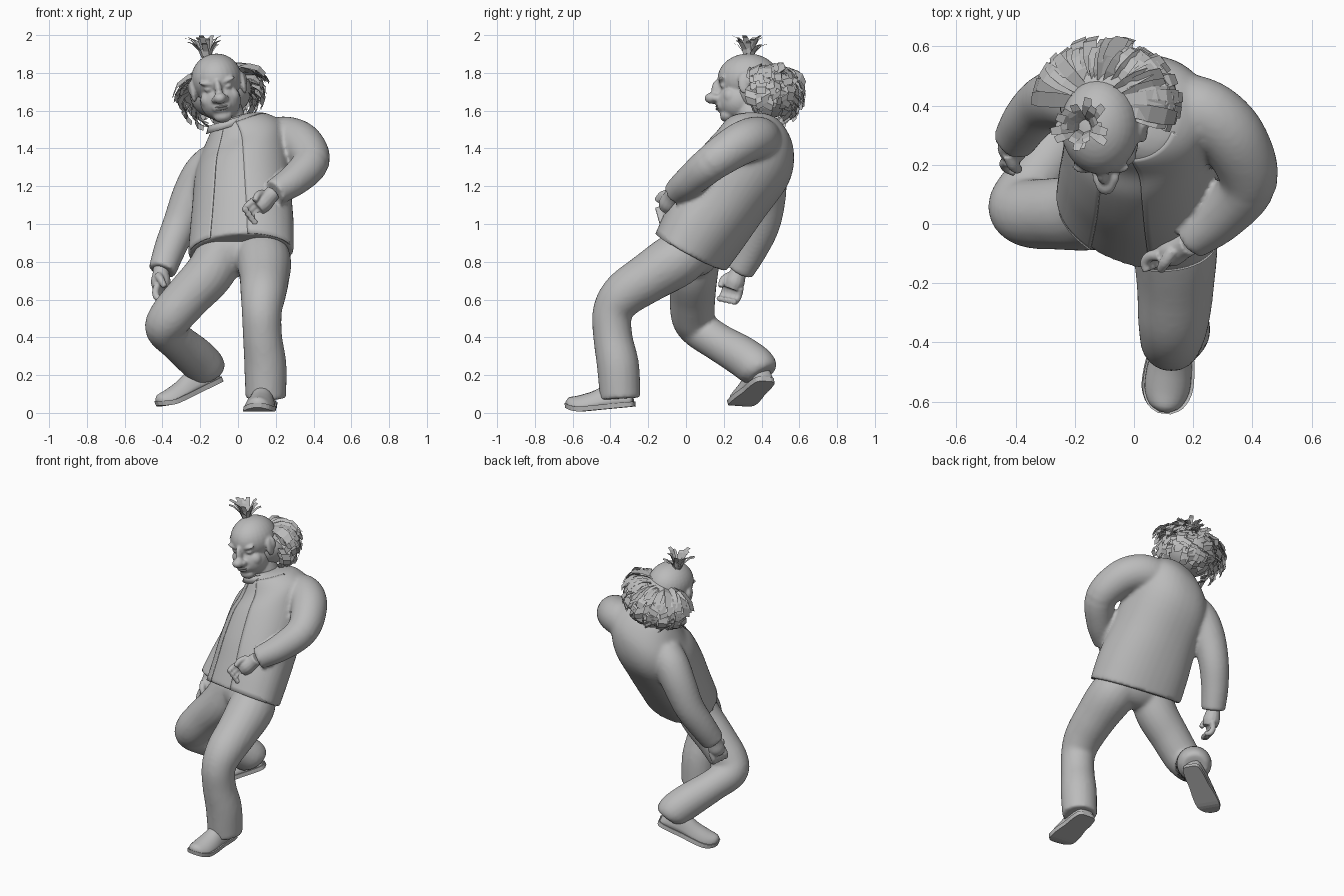
import bpy, bmesh, math, random
from mathutils import Vector, Matrix

random.seed(4)
if "Cube" in bpy.data.objects:
    bpy.data.objects.remove(bpy.data.objects["Cube"])

grey = bpy.data.materials.new("plain_grey")
grey.use_nodes = True
grey.diffuse_color = (0.5, 0.5, 0.5, 1)
grey.node_tree.nodes["Principled BSDF"].inputs["Base Color"].default_value = (0.5, 0.5, 0.5, 1)


def finish(name, bm, smooth=True, voxel=0, relax=0):
    """Turn a bmesh into an object; optionally fuse its parts into one skin."""
    bmesh.ops.recalc_face_normals(bm, faces=bm.faces)
    mesh = bpy.data.meshes.new(name)
    bm.to_mesh(mesh)
    bm.free()
    mesh.materials.append(grey)
    for p in mesh.polygons:
        p.use_smooth = smooth
    ob = bpy.data.objects.new(name, mesh)
    bpy.context.collection.objects.link(ob)
    if voxel:
        m = ob.modifiers.new("fuse", "REMESH")
        m.mode, m.voxel_size, m.use_smooth_shade = "VOXEL", voxel, True
        m = ob.modifiers.new("relax", "SMOOTH")
        m.factor, m.iterations = 0.5, relax
    return ob


def spline(rows, steps=5):
    """Smooth rows of numbers through Catmull-Rom interpolation."""
    p = [Vector(r) for r in rows]
    p = [2 * p[0] - p[1]] + p + [2 * p[-1] - p[-2]]
    out = []
    for a, b, c, d in zip(p, p[1:], p[2:], p[3:]):
        for i in range(steps):
            t = i / steps
            out.append(0.5 * (2 * b + (c - a) * t + (2 * a - 5 * b + 4 * c - d) * t ** 2
                              + (3 * b - a - 3 * c + d) * t ** 3))
    return out + [p[-2]]


def skin(bm, rings, closed=True):
    """Bridge rings of points, capping both ends when closed."""
    vs = [[bm.verts.new(p) for p in r] for r in rings]
    n = len(vs[0])
    for a, b in zip(vs, vs[1:]):
        for i in range(n if closed else n - 1):
            j = (i + 1) % n
            bm.faces.new((a[i], a[j], b[j], b[i]))
    if closed:
        bm.faces.new(vs[0])
        bm.faces.new(vs[-1])


def tube(bm, rows, n=20):
    """Limb through rows of x, y, z, radius."""
    pts = spline(rows)
    rings = []
    for i, p in enumerate(pts):
        t = pts[min(i + 1, len(pts) - 1)].xyz - pts[max(i - 1, 0)].xyz
        u = t.cross(Vector((0.3, 0.9, 0.25))).normalized()
        v = t.cross(u).normalized()
        rings.append([p.xyz + p.w * (u * math.cos(k * math.tau / n) + v * math.sin(k * math.tau / n))
                      for k in range(n)])
    skin(bm, rings)


def ball(bm, c, r, turn=0):
    """Ellipsoid rolled about the front axis."""
    m = Matrix.Translation(c) @ Matrix.Rotation(turn, 4, "Y") @ Matrix.Diagonal((*r, 1))
    bmesh.ops.create_uvsphere(bm, u_segments=28, v_segments=18, radius=1, matrix=m)


# Torso sections: centre, half width vector, half depth vector to the front
TORSO = spline([(.015, .025, .85, .28, -.055, .01, 0, -.175, .1),
                (.02, .105, .985, .275, -.045, .02, 0, -.195, .1),
                (.02, .2, 1.14, .262, -.02, .035, 0, -.213, .1),
                (.02, .315, 1.31, .25, 0, .065, 0, -.232, .08),
                (.02, .365, 1.43, .225, 0, .09, 0, -.205, .04),
                (0, .36, 1.525, .155, 0, .06, 0, -.15, .01),
                (-.03, .35, 1.565, .09, 0, .025, 0, -.09, 0)])


def section(row, angles, swell):
    """Oval with a squarer back."""
    c, u, v = (Vector(row[i:i + 3]) for i in (0, 3, 6))
    out = []
    for a, s in zip(angles, swell):
        x, y = math.cos(a), math.sin(a)
        if y < 0:
            x, y = math.copysign(abs(x) ** .87, x), -abs(y) ** .87
        out.append(c + s * (u * x + v * y))
    return out


# Jacket body fused with both sleeves
bm = bmesh.new()
skin(bm, [section(r, [k * math.tau / 40 for k in range(40)], [1] * 40) for r in TORSO])
tube(bm, [(.13, .41, 1.44, .11), (.25, .37, 1.455, .115), (.34, .28, 1.42, .113),
          (.385, .145, 1.33, .1), (.3, .03, 1.235, .086), (.19, -.055, 1.165, .07)])
tube(bm, [(-.12, .4, 1.34, .1), (-.185, .42, 1.26, .11), (-.245, .425, 1.15, .105),
          (-.305, .405, 1.0, .094), (-.36, .35, .87, .085), (-.402, .285, .75, .074)])
finish("jacket", bm, True, 0.012, 7)

# Jacket front panels, opening over the shirt
for name, back, edge0, edge1 in (("left_jacket_panel", 20, 83, 93),
                                 ("right_jacket_panel", 165, 125, 120)):
    bm = bmesh.new()
    rings = []
    rows = TORSO[:-4]
    for i, r in enumerate(rows):
        e = edge0 + (edge1 - edge0) * i / len(rows)
        k = [j / 14 for j in range(15)]
        rings.append(section(r, [math.radians(back + (e - back) * t) for t in k],
                             [.99 + .03 * t for t in k]))
    skin(bm, rings, closed=False)
    m = finish(name, bm).modifiers.new("cloth", "SOLIDIFY")
    m.thickness = 0.006

# Trousers: pelvis and two bent legs
bm = bmesh.new()
ball(bm, (.01, .05, .86), (.22, .13, .14))
tube(bm, [(.1, .06, .88, .125), (.135, -.05, .81, .145), (.14, -.2, .715, .132), (.133, -.33, .625, .12),
          (.126, -.389, .53, .106), (.13, -.387, .4, .104), (.145, -.36, .25, .112),
          (.147, -.348, .075, .108)])
tube(bm, [(-.07, .06, .88, .13), (-.15, .04, .74, .13), (-.26, .035, .62, .122),
          (-.355, .037, .51, .116), (-.387, .07, .445, .104), (-.32, .17, .375, .1),
          (-.23, .3, .298, .108), (-.17, .38, .237, .106), (-.15, .405, .2, .08)])
finish("trousers", bm, True, 0.012, 6)


def shoe(name, heel, toe, up, wide):
    """Shoe lofted from heel to upturned toe over a wider sole."""
    heel, toe = Vector(heel), Vector(toe)
    d = toe - heel
    side = d.cross(Vector(up)).normalized()
    up = side.cross(d).normalized()
    shape = [(0, .03, .05), (.04, .055, .1), (.2, .066, .13), (.4, .068, .125),
             (.6, .078, .1), (.8, .078, .085), (.94, .055, .065), (1, .02, .035)]
    for part, grow, tall in (("upper", 1, 0), ("sole", 1.1, .026)):
        bm = bmesh.new()
        rings = []
        for t, w, h in spline(shape, 3):
            ring = []
            for k in range(20):
                c, s = math.cos(k * math.tau / 20), math.sin(k * math.tau / 20)
                z = (tall if s > 0 else 0) if tall else .012 + (h - .012) * max(s, 0)
                z += .45 * max(0, t - .75) ** 2
                ring.append(heel + d * ((t - .5) * (1.03 if tall else 1) + .5)
                            + side * w * wide * grow * c + up * z)
            rings.append(ring)
        skin(bm, rings)
        finish(name + "_" + part, bm, not tall)


shoe("left_shoe", (.145, -.275, .034), (.103, -.63, 0), (0, 0, 1), 1)
shoe("right_shoe", (-.095, .425, .165), (-.41, .265, .015), (-.15, 0, 1), .9)


def hand(name, wrist, tip, side, curl):
    """Palm, four fingers and a thumb fused together."""
    w, t = Vector(wrist), Vector(tip)
    d = t - w
    s = Vector(side).normalized()
    n = d.cross(s).normalized() * curl
    bm = bmesh.new()
    row = lambda p, r: (*p, r)
    tube(bm, [row(w - d * .2, .042), row(w, .044), row(w + d * .3, .053), row(w + d * .55, .044)], 14)
    for i in range(4):
        k = w + d * .45 + s * (i - 1.5) * .028
        tube(bm, [row(k, .019), row(k + d * .25 - n * .012, .019), row(k + d * .45, .018),
                  row(k + d * .5 + n * .03, .015)], 10)
    k = w + d * .12 - s * .038
    tube(bm, [row(k, .022), row(k + d * .2 - s * .018 + n * .025, .02),
              row(k + d * .45 - s * .012 + n * .045, .015)], 10)
    finish(name, bm, True, 0.006, 3)


hand("left_hand", (.165, -.075, 1.145), (.05, -.125, 1.035), (.5, .2, -.7), 1)
hand("right_hand", (-.408, .275, .74), (-.41, .22, .585), (.4, .9, -.2), 1)

# Head: skull, jaw, neck, ears and face masses fused
HEAD, ROLL = Vector((-.105, .32, 1.72)), math.radians(-10)
roll = Matrix.Rotation(ROLL, 3, "Y")
bm = bmesh.new()


def lump(x, y, z, r):
    ball(bm, HEAD + roll @ Vector((x, y, z)), r, ROLL)


lump(0, .01, .05, (.134, .163, .133))
lump(0, -.04, -.07, (.108, .115, .105))
lump(0, -.1, -.15, (.05, .04, .035))
lump(0, -.13, -.095, (.055, .03, .04))
lump(0, -.155, -.01, (.02, .03, .055))
lump(0, -.18, -.055, (.036, .042, .03))
for x in (-1, 1):
    lump(x * .027, -.16, -.06, (.02, .027, .018))
    ball(bm, HEAD + roll @ Vector((x * .055, -.128, .032)), (.045, .022, .012), ROLL - x * .25)
    lump(x * .05, -.122, .002, (.024, .016, .014))
    lump(x * .06, -.085, -.055, (.045, .04, .045))
    lump(x * .135, -.01, .005, (.016, .035, .06))
    lump(x * .14, .01, .02, (.02, .02, .04))
tube(bm, [(-.03, .37, 1.48, .09), (-.05, .35, 1.57, .085), (-.08, .34, 1.66, .08)])
finish("head", bm, True, 0.008, 3)

# Lips and shirt collar
bm = bmesh.new()
for z in (-.1, -.113):
    lump(0, -.153, z, (.034, .01, .006))
finish("lips", bm)
bm = bmesh.new()
ring = [k * math.tau / 28 for k in range(28)]
skin(bm, [[Vector((-.055 + r * math.cos(a), .33 + r * 1.05 * math.sin(a), z + .3 * r * math.cos(a)))
           for a in ring] for r, z in ((.115, 1.51), (.102, 1.55), (.085, 1.55), (.085, 1.5))])
finish("collar", bm)


def strip(bm, pts, across, w):
    """One flat lock of hair."""
    skin(bm, [(p - across * w * f, p + across * w * f) for p, f in zip(pts, (.7, 1, 1, .8))], closed=False)


# Fringe of hair strips round the sides and back, long locks on top and short ones below
bm = bmesh.new()
middle, size = Vector((-.09, .41, 1.695)), Vector((.24, .215, .175))
hair_roll = Matrix.Rotation(math.radians(-15), 3, "Y")
for i in range(170):
    long = i < 50
    a = math.radians(-22 + 200 * (i + random.random()) / 50 if long else random.uniform(-22, 178))
    e0 = math.radians(random.uniform(50, 68) if long else random.uniform(-35, 40))
    drop = math.radians(random.uniform(38, 58) if long else random.uniform(25, 40))
    puff = random.uniform(.9, 1.06)
    pts = []
    for k, f in enumerate((.72, .9, 1, 1.03)):
        e = e0 - drop * k / 3
        q = Vector((math.cos(a) * math.cos(e), math.sin(a) * math.cos(e), math.sin(e)))
        pts.append(middle + hair_roll @ Vector([q[j] * size[j] * f * puff for j in range(3)]))
    across = Vector((-math.sin(a), math.cos(a), random.uniform(-.7, .7))).normalized()
    strip(bm, pts, across, random.uniform(.02, .034))
finish("hair_fringe", bm, False)

bm = bmesh.new()
ball(bm, middle + Vector((0, .01, 0)), (.165, .165, .135), math.radians(-15))
finish("hair_base", bm)

# Tuft on the crown
bm = bmesh.new()
for i in range(18):
    a = i * 2.4
    lean = random.uniform(.04, .095)
    out = Vector((math.cos(a), math.sin(a), 0))
    root = Vector((-.165, .33, 1.86)) + out * .015
    top = random.uniform(.09, .138)
    pts = [root + out * lean * f ** 1.5 + Vector((-.02 * f, 0, top * math.sin(f * 1.5)))
           for f in (0, .4, .75, 1)]
    strip(bm, pts, Vector((-math.sin(a), math.cos(a), 0)), .015)
finish("crown_tuft", bm, False)
